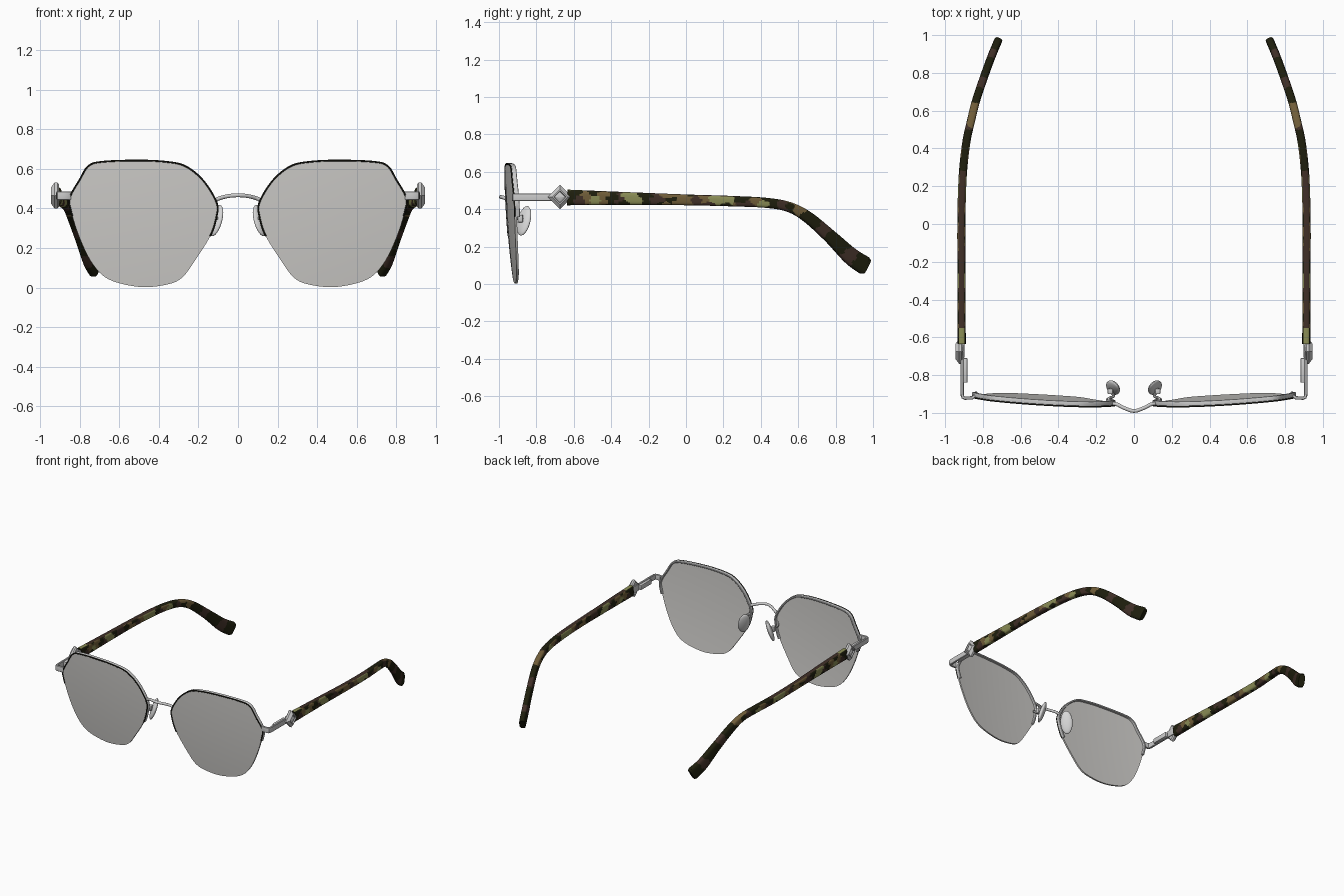
import bpy, bmesh, math, random
from mathutils import Vector, Matrix

if "Cube" in bpy.data.objects:
    bpy.data.objects.remove(bpy.data.objects["Cube"])
random.seed(7)


def material(name, r, g, b):
    m = bpy.data.materials.new(name)
    m.use_nodes = True
    m.diffuse_color = (r, g, b, 1)
    m.node_tree.nodes["Principled BSDF"].inputs["Base Color"].default_value = (r, g, b, 1)
    return m


SILVER = material("silver metal", .6, .6, .6)
PAD = material("pale nose pad", .68, .68, .68)
LENS = material("grey lens", .61, .6, .58)
DARK = material("black trim", .012, .012, .008)
BROWN = material("dark brown", .05, .028, .02)
OLIVE_BLACK = material("olive black", .013, .013, .004)
TAN = material("tan brown", .16, .108, .04)
OLIVE = material("light olive", .25, .26, .09)


def finish(name, bm, mats, mirror=True, rule=None):
    bmesh.ops.recalc_face_normals(bm, faces=bm.faces)
    if rule:
        for f in bm.faces:
            f.material_index = rule(f.calc_center_median(), f.normal)
    mesh = bpy.data.meshes.new(name)
    bm.to_mesh(mesh)
    bm.free()
    for m in mats:
        mesh.materials.append(m)
    ob = bpy.data.objects.new(name, mesh)
    bpy.context.collection.objects.link(ob)
    bpy.ops.object.select_all(action='DESELECT')
    ob.select_set(True)
    bpy.context.view_layer.objects.active = ob
    bpy.ops.object.shade_smooth_by_angle(angle=math.radians(35))
    if mirror:
        ob.modifiers.new("other side", 'MIRROR').use_axis[0] = True
    return ob


def skin(rings):
    """Join equal rings of points into a closed solid."""
    bm = bmesh.new()
    loops = [[bm.verts.new(p) for p in ring] for ring in rings]
    n = len(loops[0])
    for a, b in zip(loops, loops[1:]):
        for i in range(n):
            j = (i + 1) % n
            bm.faces.new((a[i], a[j], b[j], b[i]))
    bm.faces.new(loops[0])
    bm.faces.new(loops[-1])
    return bm


def spline(pts, steps, closed=False):
    """Smooth curve through points of any dimension."""
    n, out = len(pts), []
    pick = (lambda i: pts[i % n]) if closed else (lambda i: pts[min(max(i, 0), n - 1)])
    for i in range(n if closed else n - 1):
        for s in range(steps):
            t = s / steps
            out.append([b + t / 2 * (c - a + t * (2*a - 5*b + 4*c - d + t * (3*b - a - 3*c + d)))
                        for a, b, c, d in zip(*(pick(i + k) for k in (-1, 0, 1, 2)))])
    if not closed:
        out.append(list(pts[-1]))
    return out


def sweep(path, ref, half_u, half_v, sides=12, power=1.0):
    """Run a rounded section along a path; half_v may vary per point."""
    pts = [Vector(p[:3]) for p in path]
    heights = half_v if isinstance(half_v, list) else [half_v] * len(pts)
    rings = []
    for i, p in enumerate(pts):
        t = (pts[min(i + 1, len(pts) - 1)] - pts[max(i - 1, 0)]).normalized()
        v = (Vector(ref) - t * t.dot(Vector(ref))).normalized()
        u = t.cross(v)
        ring = []
        for k in range(sides):
            a = 2 * math.pi * (k + .5) / sides
            c, s = math.cos(a), math.sin(a)
            ring.append(p + u * half_u * math.copysign(abs(c) ** power, c)
                        + v * heights[i] * math.copysign(abs(s) ** power, s))
        rings.append(ring)
    return skin(rings)


def box(name, lo, hi, mat, bevel=.004):
    bm = bmesh.new()
    lo, hi = Vector(lo), Vector(hi)
    bmesh.ops.create_cube(bm, size=1, matrix=Matrix.Translation((lo + hi) / 2)
                          @ Matrix.Diagonal((*(hi - lo), 1)))
    bmesh.ops.bevel(bm, geom=bm.edges[:], offset=bevel, segments=2, affect='EDGES', profile=.5)
    return finish(name, bm, [mat])


# Lenses: domed, tilted sheets with a soft polygonal outline
OUTLINE = spline([(.14, .26), (.108, .36), (.108, .43), (.175, .54), (.265, .613), (.36, .635),
                  (.5, .642), (.68, .636), (.755, .615), (.8, .545), (.85, .455), (.845, .39),
                  (.8, .25), (.735, .12), (.65, .04), (.495, .003), (.36, .015), (.285, .048),
                  (.225, .125)], 8, True)


def lens_point(x, z, scale=1.0, back=0.0):
    dx, dz = (x - .48) * scale, (z - .32) * scale
    y = -.945 + .06 * dx - .07 * dz + .08 * (dx * dx + dz * dz)
    return Vector((.48 + dx, y + back, .32 + dz))


scales = [.02] + [k / 8 for k in range(1, 9)]
rings = [[lens_point(x, z, s) for x, z in OUTLINE] for s in scales]
rings += [[lens_point(x, z, s, .012) for x, z in OUTLINE] for s in reversed(scales)]
finish("lenses", skin(rings), [LENS])

# Upper half rims with a thin dark line on the front
upper = OUTLINE[:11 * 8 + 3]
finish("half_rims", sweep([lens_point(x, z, .992, .016) for x, z in upper], (0, 1, 0),
                          .007, .013, 12, .5), [SILVER])
finish("rim_dark_line", sweep([lens_point(x, z, 1.0, .001) for x, z in upper], (0, 1, 0),
                              .0045, .004, 8, .6), [DARK])

# Bridge
bridge = spline([(-.118, -.95, .44), (-.09, -.955, .452), (-.05, -.975, .462), (0, -.99, .466),
                 (.05, -.975, .462), (.09, -.955, .452), (.118, -.95, .44)], 6)
finish("bridge", sweep(bridge, (0, 0, 1), .01, .01), [SILVER], False)

# Nose pads and their bent wire arms
wide = Vector((.65, .76, 0)).normalized()
long = Vector((-.4, 0, .92))
long = (long - wide * long.dot(wide)).normalized()
thin = wide.cross(long)
bm = bmesh.new()
basis = Matrix((wide * .043, long * .083, thin * .018)).transposed().to_4x4()
bmesh.ops.create_uvsphere(bm, u_segments=28, v_segments=16, radius=1,
                          matrix=Matrix.Translation((.111, -.866, .338)) @ basis)
finish("nose_pads", bm, [PAD])
arm = spline([(.118, -.945, .38), (.135, -.925, .36), (.108, -.912, .35), (.118, -.89, .352),
              (.122, -.865, .345)], 6)
finish("nose_pad_arms", sweep(arm, (0, 0, 1), .008, .008, 10), [SILVER])
box("nose_pad_mounts", (.112, -.9, .33), (.14, -.872, .37), SILVER)

# End pieces bending back from the rims, with hinges
corner = [(.842, -.908, .464), (.856, -.92, .464), (.895, -.922, .464), (.905, -.918, .464),
          (.909, -.908, .464), (.91, -.89, .464), (.91, -.69, .464)]
finish("end_pieces", sweep(corner, (0, 0, 1), .009, .021, 12, .4), [SILVER])
box("hinges", (.882, -.84, .443), (.906, -.71, .48), SILVER)
box("temple_connectors", (.898, -.71, .438), (.926, -.61, .49), SILVER)

# Diamond ornaments over the hinges
rings = []
for x, r in ((.904, .055), (.912, .066), (.926, .066), (.944, .042), (.944, .034),
             (.936, .03), (.945, .008)):
    rings.append([(x, -.674 + r * math.cos(k * math.pi / 2), .465 + r * math.sin(k * math.pi / 2))
                  for k in range(4)])
finish("diamond_ornaments", skin(rings), [SILVER])

# Patterned temples: x, y, z and half height along the arm
arm = spline([(.912, -.635, .463, .042), (.913, -.3, .457, .034), (.914, 0, .45, .029),
              (.907, .25, .443, .028), (.888, .43, .434, .027), (.862, .55, .412, .027),
              (.837, .65, .358, .031), (.797, .77, .255, .036), (.757, .88, .15, .046),
              (.727, .953, .1, .05)], 34)
arm.append([.721, .966, .092, .042])

# Patches along the arm: (b)rown, (d)ark, (t)an, (o)live, with small flecks between
seeds = []


def add_seed(y, side, lift, colour):
    near = min(arm, key=lambda p: abs(p[1] - y))
    seeds.append((Vector((near[0] + side, y, near[2] + lift)), colour))


for i, letter in enumerate("dbtotdboodbbdttbtooodbtodbdtddbddbddd"):
    add_seed(-.62 + i * .045, 0, random.uniform(-.025, .025), "bdto".index(letter))
for i in range(22):
    add_seed(random.uniform(-.6, .6), random.choice((-.02, .02)),
             random.choice((-.035, .035)), random.choice((0, 1, 1, 2)))


def camouflage(c, normal):
    if normal.z > .8 and c.y < .5:
        return 3 if c.y < -.55 else 0 if c.y < .28 else 1
    if normal.z > .55 and .55 < c.y < .64:
        return 2
    ripple = Vector((0, .008 * math.sin(c.z * 140 + c.y * 60), 0))
    return min(seeds, key=lambda s: (s[0] - c - ripple).length_squared)[1]


finish("temples", sweep(arm, (0, 0, 1), .0215, [p[3] for p in arm], 32, .6),
       [BROWN, OLIVE_BLACK, TAN, OLIVE], True, camouflage)
